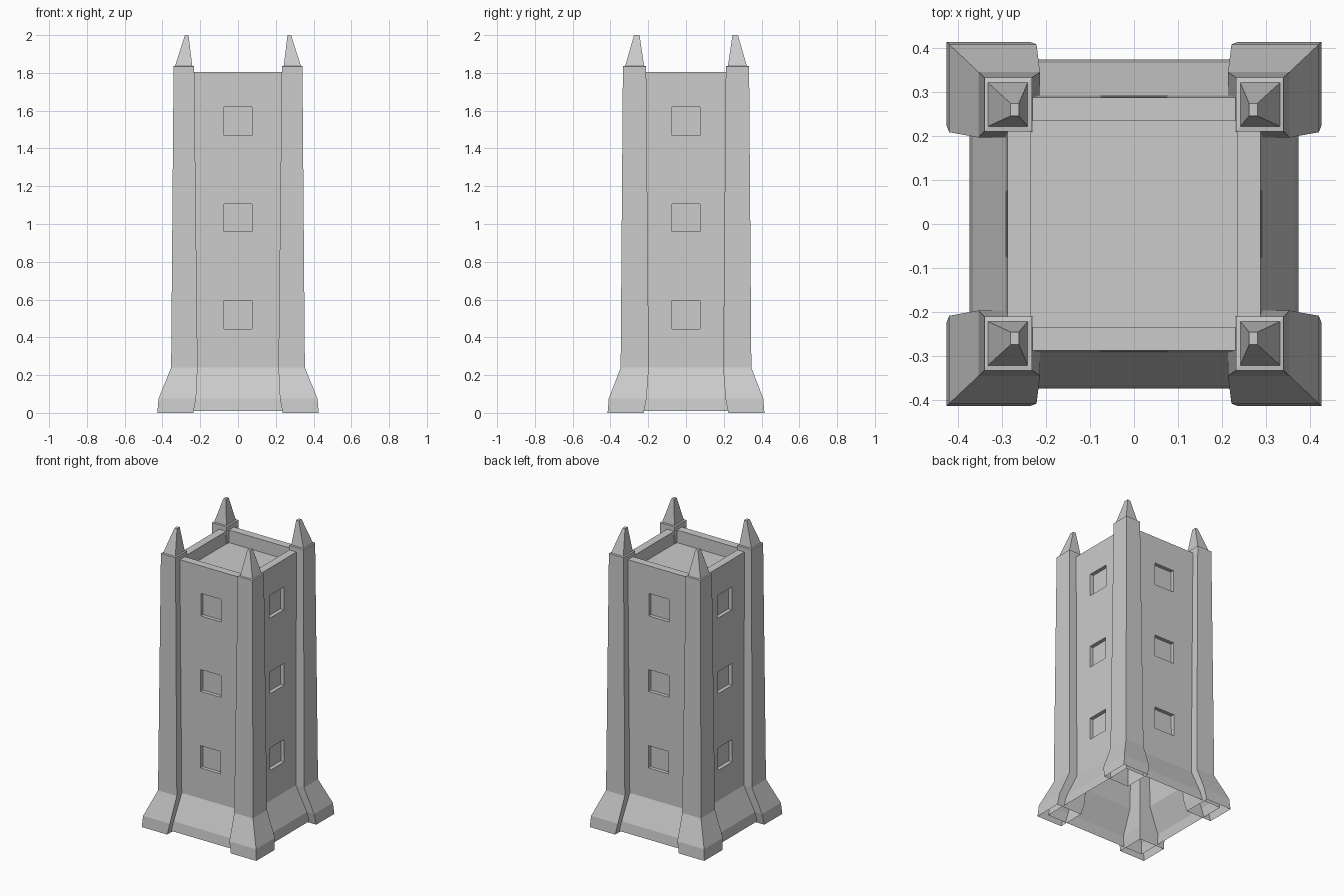
import bpy, bmesh
from mathutils import Vector

if "Cube" in bpy.data.objects:
    bpy.data.objects.remove(bpy.data.objects["Cube"])

stone = bpy.data.materials.new("grey stone")
stone.diffuse_color = (0.6, 0.6, 0.6, 1)
stone.use_nodes = True
stone.node_tree.nodes["Principled BSDF"].inputs["Base Color"].default_value = stone.diffuse_color


def finish(bm, name):
    me = bpy.data.meshes.new(name)
    bm.to_mesh(me)
    bm.free()
    me.materials.append(stone)
    ob = bpy.data.objects.new(name, me)
    bpy.context.collection.objects.link(ob)
    return ob


def bridge(bm, a, b):
    """Join two rings of vertices with quads."""
    n = len(a)
    return [bm.faces.new((a[i], a[(i + 1) % n], b[(i + 1) % n], b[i])) for i in range(n)]


# Tower body: open-bottomed shell with flared foot, window columns, parapet and sunken roof
WIN = 0.075
windows = [(0.445, 0.595), (0.96, 1.107), (1.468, 1.62)]


def square_ring(bm, h, z, w):
    pts = []
    ux, uy = Vector((1, 0, 0)), Vector((0, -1, 0))
    for _ in range(4):
        for t in (-h, -w, w):
            pts.append(uy * h + ux * t + Vector((0, 0, z)))
        ux, uy = -uy, ux
    return [bm.verts.new(p) for p in pts]


def wall(z):
    return 0.293 + (0.288 - 0.293) * (z - 0.24) / 1.565


bm = bmesh.new()
levels = [(0.375, 0.01), (0.367, 0.075), (wall(0.24), 0.24)]
levels += [(wall(z), z) for pair in windows for z in pair]
levels += [(0.288, 1.805), (0.235, 1.805), (0.235, 1.72)]
rings = [square_ring(bm, h, z, WIN) for h, z in levels]
openings = []
for k, (a, b) in enumerate(zip(rings, rings[1:])):
    faces = bridge(bm, a, b)
    if k in (3, 5, 7):
        openings += faces[1::3]
bm.faces.new(rings[-1])
bm.normal_update()

# Window recesses on all four sides
for f in bmesh.ops.extrude_discrete_faces(bm, faces=openings)["faces"]:
    c = f.calc_center_median()
    axis = Vector((1 if c.x > 0 else -1, 0, 0)) if abs(c.x) > abs(c.y) else Vector((0, 1 if c.y > 0 else -1, 0))
    bmesh.ops.translate(bm, verts=f.verts[:], vec=-axis * 0.025)
finish(bm, "tower_body")

# Corner buttresses: x inner, x outer, y inner, y outer, height
profile = [
    (0.237, 0.427, 0.224, 0.415, 0.0),
    (0.222, 0.421, 0.209, 0.409, 0.075),
    (0.214, 0.354, 0.197, 0.346, 0.24),
    (0.232, 0.341, 0.211, 0.334, 1.835),
    (0.242, 0.333, 0.222, 0.322, 1.837),   # ledge under the spire
    (0.262, 0.281, 0.246, 0.275, 2.0),     # blunt spire tip
]
for sx, xn in ((-1, "left"), (1, "right")):
    for sy, yn in ((-1, "front"), (1, "back")):
        bm = bmesh.new()
        rings = []
        for x0, x1, y0, y1, z in profile:
            pts = [(x0, y0), (x1, y0), (x1, y1), (x0, y1)]
            rings.append([bm.verts.new((sx * x, sy * y, z)) for x, y in pts])
        for a, b in zip(rings, rings[1:]):
            bridge(bm, a, b)
        bm.faces.new(rings[-1])
        if sx * sy < 0:
            bmesh.ops.reverse_faces(bm, faces=bm.faces[:])
        finish(bm, f"buttress_{yn}_{xn}")
